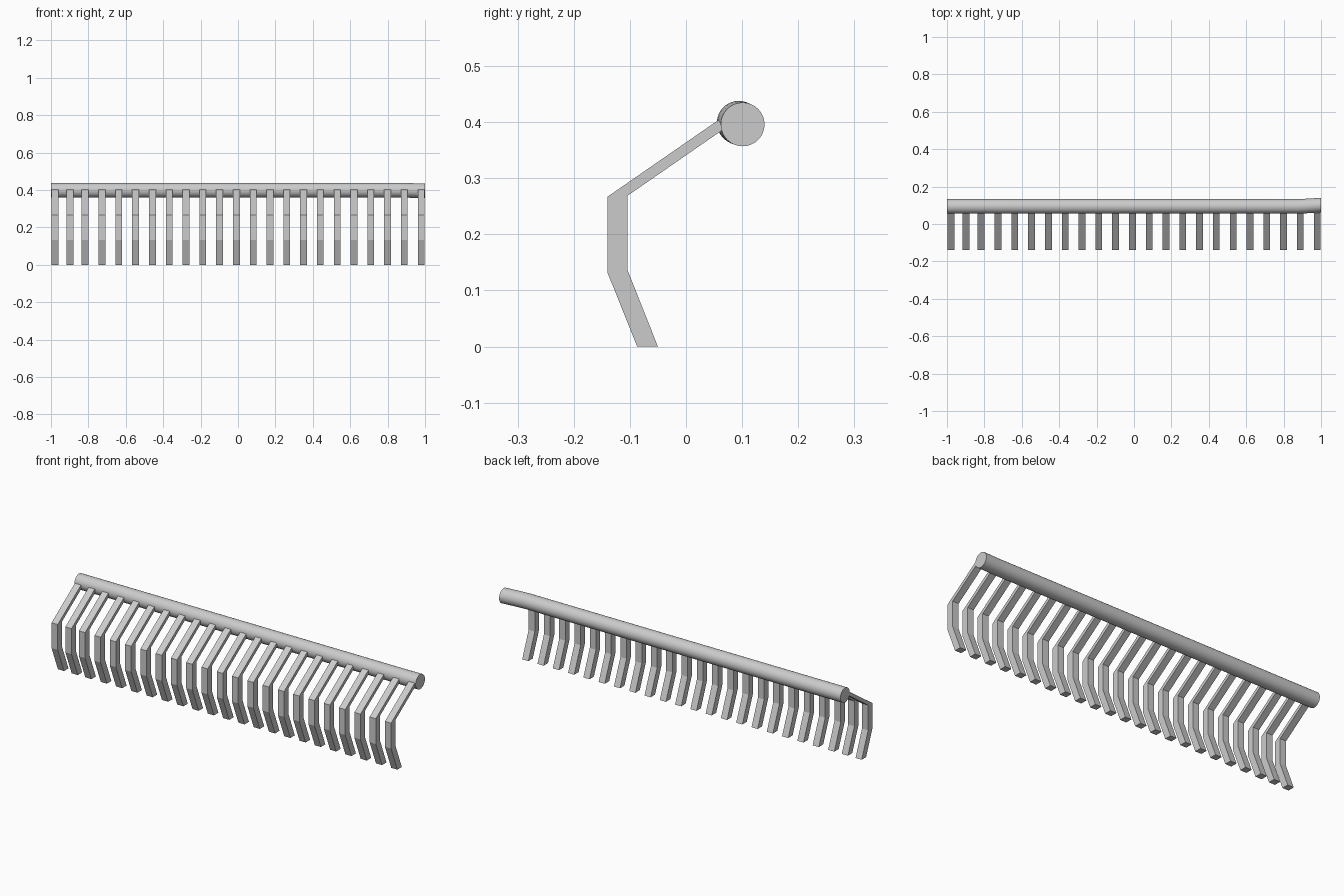
import bpy, bmesh, math

if "Cube" in bpy.data.objects:
    bpy.data.objects.remove(bpy.data.objects["Cube"])


def make_object(name, bm):
    bmesh.ops.recalc_face_normals(bm, faces=bm.faces)
    mesh = bpy.data.meshes.new(name)
    bm.to_mesh(mesh)
    bm.free()
    obj = bpy.data.objects.new(name, mesh)
    bpy.context.collection.objects.link(obj)
    return obj


# Round top rail, bending slightly backwards at the right end
SIDES = 32
stations = [(-1.0, 0.094, 0.399), (0.87, 0.094, 0.399),
            (0.91, 0.0955, 0.398), (1.0, 0.101, 0.396)]
radius = 0.039
bm = bmesh.new()
rings = []
for x, y, z in stations:
    rings.append([bm.verts.new((x, y + radius * math.cos(2 * math.pi * i / SIDES),
                                z + radius * math.sin(2 * math.pi * i / SIDES)))
                  for i in range(SIDES)])
for a, b in zip(rings, rings[1:]):
    for i in range(SIDES):
        j = (i + 1) % SIDES
        bm.faces.new((a[i], a[j], b[j], b[i]))
bm.faces.new(rings[0])
bm.faces.new(rings[-1])
rail = make_object("top_rail", bm)
bpy.context.view_layer.objects.active = rail
rail.select_set(True)
bpy.ops.object.shade_smooth_by_angle(angle=math.radians(40))
rail.select_set(False)

# Bent flat slats hanging from the rail
profile = [(-0.087, 0), (-0.14, 0.132), (-0.14, 0.267), (0.058, 0.404),
           (0.068, 0.388), (-0.104, 0.269), (-0.104, 0.136), (-0.05, 0)]
half = 0.018


def slat(name, x):
    bm = bmesh.new()
    left = [bm.verts.new((x - half, y, z)) for y, z in profile]
    right = [bm.verts.new((x + half, y, z)) for y, z in profile]
    n = len(profile)
    for i in range(n):
        j = (i + 1) % n
        bm.faces.new((left[i], left[j], right[j], right[i]))
    # side faces, one quad per straight section
    for i in range(3):
        for s in (left, right):
            bm.faces.new((s[i], s[i + 1], s[n - 2 - i], s[n - 1 - i]))
    return make_object(name, bm)


positions = [-0.979, -0.898, -0.818] + [-0.727 + 0.0898 * i for i in range(20)]
for k, x in enumerate(positions):
    slat(f"slat_{k + 1}", x)
